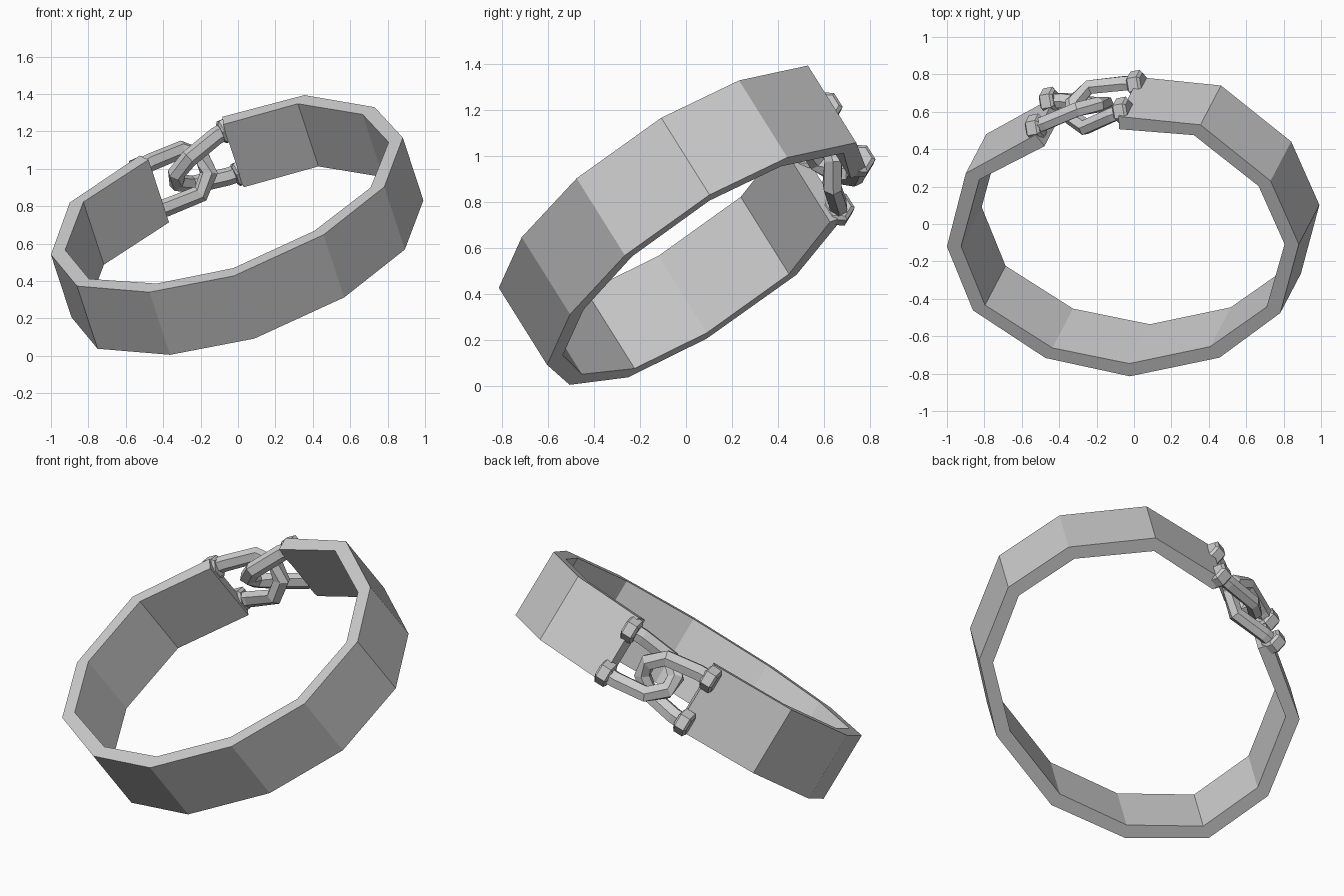
import bpy, bmesh, math
from mathutils import Vector, Matrix

if "Cube" in bpy.data.objects:
    bpy.data.objects.remove(bpy.data.objects["Cube"])

W = Vector((-0.11, -0.21, 0.335))          # band width vector, along the ring axis
N = W.normalized()

# outer upper rim of the open band, from one clasp end round to the other
RIM = [(-.08, .58, 1.27), (.35, .52, 1.41), (.73, .23, 1.33), (.88, -.11, 1.17),
       (.78, -.48, .91), (.46, -.71, .64), (-.02, -.81, .42), (-.47, -.71, .33),
       (-.86, -.46, .37), (-1, -.12, .54), (-.90, .27, .82), (-.53, .47, 1.08)]
rim = [Vector(p) for p in RIM]
rim = [p + N * (.771 - N.dot(p)) for p in rim]     # flatten onto one plane
centre = sum(rim, Vector()) / len(rim)


def add_object(name, bm):
    bmesh.ops.recalc_face_normals(bm, faces=bm.faces)
    me = bpy.data.meshes.new(name)
    bm.to_mesh(me)
    bm.free()
    ob = bpy.data.objects.new(name, me)
    bpy.context.collection.objects.link(ob)
    return ob


def loft(name, rings):
    """Skin closed cross-sections and cap both ends."""
    bm = bmesh.new()
    vs = [[bm.verts.new(p) for p in r] for r in rings]
    k = len(vs[0])
    for a, b in zip(vs, vs[1:]):
        for i in range(k):
            j = (i + 1) % k
            bm.faces.new((a[i], a[j], b[j], b[i]))
    bm.faces.new(vs[0])
    bm.faces.new(vs[-1])
    return add_object(name, bm)


# open band: rectangular section carried round the rim
sections = []
for p in rim:
    q = p + (centre - p).normalized() * .08
    sections.append([p, q, q - W, p - W])
loft("band", sections)

# clasp frame: T across the gap, N along the axis, R outward
T = Vector((.904, .19, .375))
T = (T - N * T.dot(N)).normalized()
R = N.cross(T)
C = Vector((-.255, .635, .99))


def at(t, n, r):
    return C + T * t + N * n + R * r


def hook(name, s):
    """U-shaped rod; s = -1 turns it half way round the outward axis."""
    path = [(.29, .14, 0), (.19, .14, -.015), (.0, .115, -.07), (-.085, .04, -.035),
            (-.085, -.04, .01), (.0, -.115, .045), (.19, -.14, .015), (.29, -.14, 0)]
    pts = [at(s * t, s * n, r) for t, n, r in path]
    rings = []
    for i, p in enumerate(pts):
        d = (pts[min(i + 1, 7)] - pts[max(i - 1, 0)]).normalized()
        a = (R - d * R.dot(d)).normalized()
        b = d.cross(a)
        rings.append([p + (a * math.cos(k * math.pi / 3) * .042
                           + b * math.sin(k * math.pi / 3) * .05) for k in range(6)])
    loft(name, rings)


def collar(name, t, n):
    """Hexagonal knob where a hook meets the band."""
    rings = []
    for dt, rad in ((-.04, .055), (-.028, .073), (.028, .073), (.04, .055)):
        rings.append([at(t + dt, n + rad * math.cos(k * math.pi / 3),
                         rad * math.sin(k * math.pi / 3) - .005) for k in range(6)])
    loft(name, rings)


for side, s in (("right", 1), ("left", -1)):
    hook(side + "_hook", s)
    collar(side + "_upper_collar", s * .26, .14)
    collar(side + "_lower_collar", s * .26, -.14)
